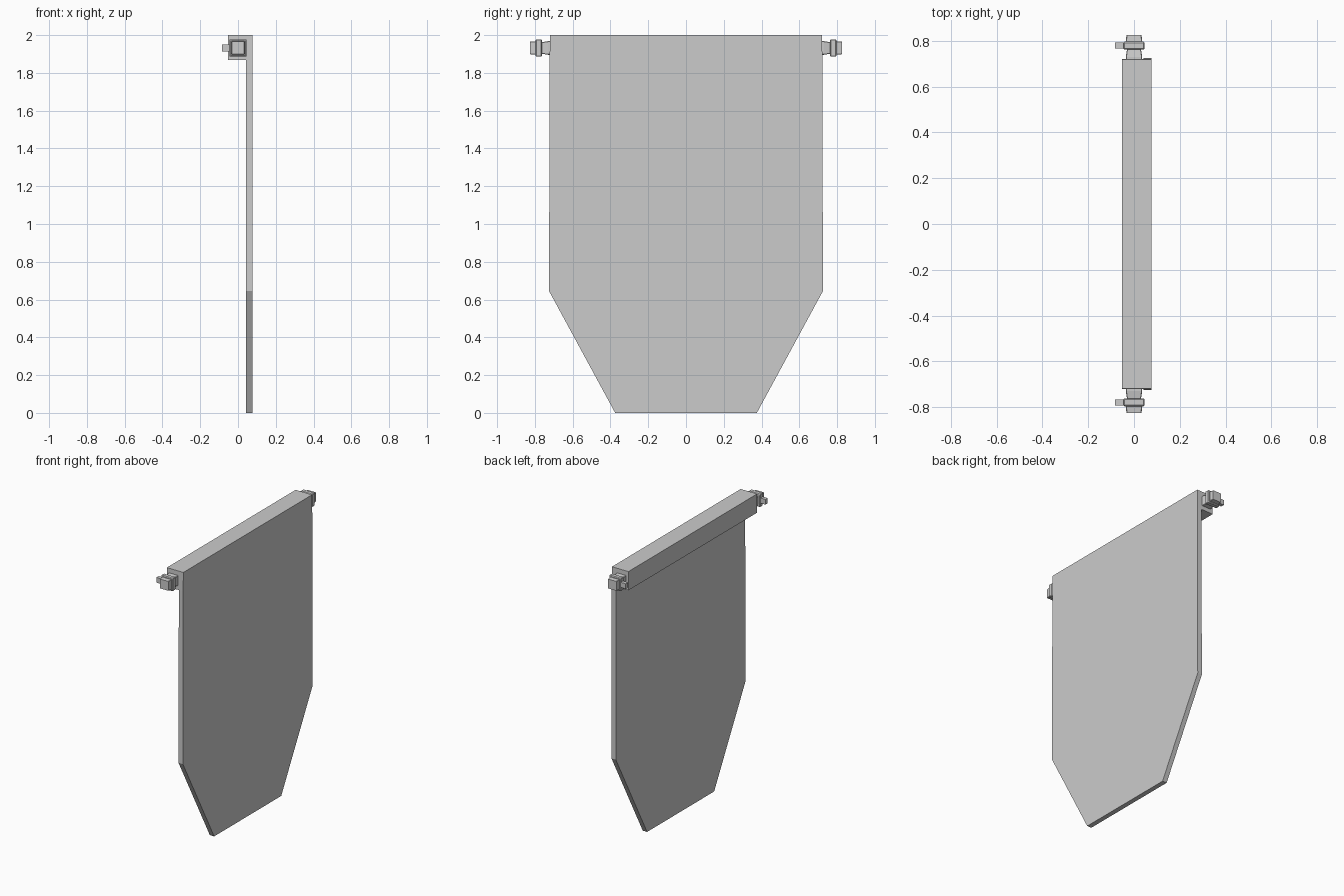
import bpy, bmesh

if "Cube" in bpy.data.objects:
    bpy.data.objects.remove(bpy.data.objects["Cube"])

ROD_Z = 1.932


def finish(bm, name):
    bmesh.ops.recalc_face_normals(bm, faces=bm.faces)
    mesh = bpy.data.meshes.new(name)
    bm.to_mesh(mesh)
    bm.free()
    ob = bpy.data.objects.new(name, mesh)
    bpy.context.collection.objects.link(ob)
    return ob


def banner():
    # side profile (x, z, half width in y): sleeve folded over the top of a thick panel
    prof = [(-0.053, 1.867, 0.72), (0.042, 1.867, 0.722), (0.042, 0.645, 0.725),
            (0.042, 0, 0.375), (0.076, 0, 0.375), (0.076, 0.645, 0.725),
            (0.076, 1.867, 0.722), (0.076, 2.0, 0.72), (-0.053, 2.0, 0.72)]
    bm = bmesh.new()
    sides = [[bm.verts.new((x, s * w, z)) for x, z, w in prof] for s in (-1, 1)]
    n = len(prof)
    for i in range(n):
        j = (i + 1) % n
        bm.faces.new((sides[0][i], sides[0][j], sides[1][j], sides[1][i]))
    # edge faces: sleeve end, straight edge, tapered edge
    for v in sides:
        for ids in ((0, 1, 6, 7, 8), (1, 2, 5, 6), (2, 3, 4, 5)):
            bm.faces.new([v[i] for i in ids])
    finish(bm, "banner_cloth")


def square_loft(name, rings, chamfer=0.18):
    # rings of (y, half size): chamfered squares lofted along y
    bm = bmesh.new()
    loops = []
    for y, h in rings:
        c = h * (1 - chamfer)
        pts = [(h, c), (c, h), (-c, h), (-h, c), (-h, -c), (-c, -h), (c, -h), (h, -c)]
        loops.append([bm.verts.new((x, y, ROD_Z + z)) for x, z in pts])
    for a, b in zip(loops, loops[1:]):
        for i in range(8):
            j = (i + 1) % 8
            bm.faces.new((a[i], a[j], b[j], b[i]))
    bm.faces.new(loops[0])
    bm.faces.new(loops[-1])
    return finish(bm, name)


def box(name, lo, hi):
    bm = bmesh.new()
    bmesh.ops.create_cube(bm, size=1)
    for v in bm.verts:
        v.co = [(a + b) / 2 + c * (b - a) for a, b, c in zip(lo, hi, v.co)]
    return finish(bm, name)


banner()

for s, side in ((-1, "front"), (1, "back")):
    # rod end with its outer knob
    square_loft("rod_end_" + side, [(s * 0.70, 0.036), (s * 0.73, 0.036), (s * 0.765, 0.03),
                                    (s * 0.795, 0.036), (s * 0.826, 0.033)], 0.08)
    # metal collar around the rod
    square_loft("collar_" + side, [(s * 0.762, 0.041), (s * 0.767, 0.046),
                                   (s * 0.792, 0.046), (s * 0.797, 0.041)], 0.08)
    # wall peg pointing backwards from the collar
    y0, y1 = sorted((s * 0.768, s * 0.794))
    box("wall_peg_" + side, (-0.084, y0, ROD_Z - 0.018), (-0.03, y1, ROD_Z + 0.018))
